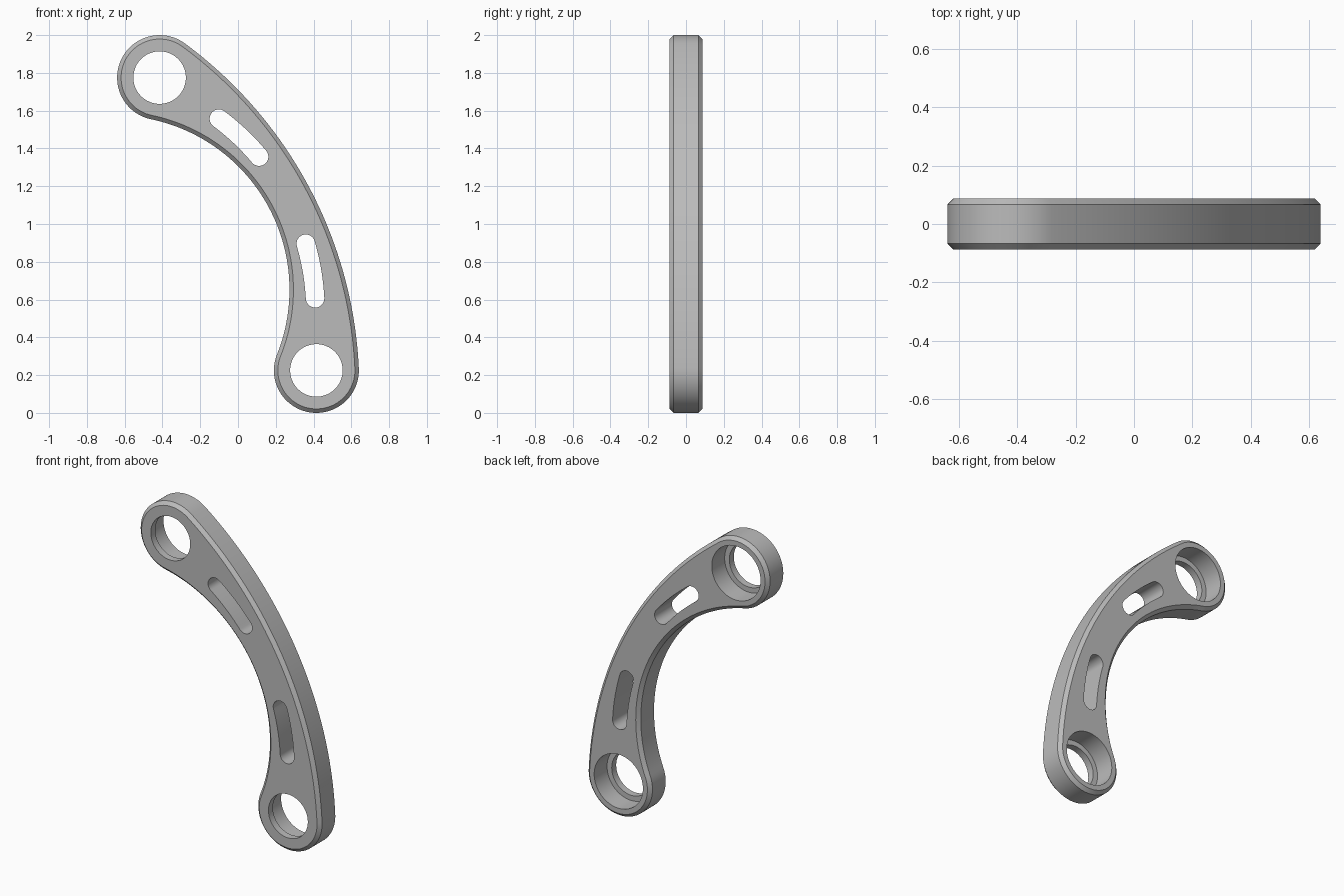
import bpy
import bmesh
from math import sin, cos, pi, atan2, hypot, radians

cube = bpy.data.objects.get("Cube")
if cube:
    bpy.data.objects.remove(cube, do_unlink=True)

# Main dimensions; u points out of the bow, t runs along it
HALF_T = 0.0875          # half thickness
CHAMFER = 0.021
BOSS_R = 0.225
EYE_X, EYE_Z = 0.415, 0.775
HALF_L = hypot(EYE_X, EYE_Z)
BORE_R, LIP_R, LIP_T = 0.172, 0.139, 0.045

# Outer and inner edge arcs, both tangent to the end bosses
OUT_A = radians(25.5)
OUT_C = HALF_L / sin(OUT_A) * cos(OUT_A)
OUT_R = HALF_L / sin(OUT_A) + BOSS_R
IN_C = 0.737
IN_A = atan2(HALF_L, IN_C)
IN_R = hypot(HALF_L, IN_C) - BOSS_R

# Slots follow one shared arc
SLOT_C, SLOT_R, SLOT_W = 0.978, 1.272, 0.049
SLOT_A, SLOT_B = 0.207, 0.438


def arc(cu, ct, r, a, b, n):
    """Arc points without the last one, so that arcs chain into a loop."""
    return [(cu + r * cos(a + (b - a) * i / n), ct + r * sin(a + (b - a) * i / n))
            for i in range(n)]


def outline(inset):
    r = BOSS_R - inset
    return (arc(-OUT_C, 0, OUT_R - inset, -OUT_A, OUT_A, 48)
            + arc(0, HALF_L, r, OUT_A, pi + IN_A, 48)
            + arc(-IN_C, 0, IN_R + inset, IN_A, -IN_A, 56)
            + arc(0, -HALF_L, r, pi - IN_A, 2 * pi - OUT_A, 48))


def slot(side):
    def cap(a):
        return arc(-SLOT_C + SLOT_R * cos(a), SLOT_R * sin(a), SLOT_W,
                   *((a, a + pi) if a == SLOT_B else (a + pi, a + 2 * pi)), 16)
    pts = (arc(-SLOT_C, 0, SLOT_R + SLOT_W, SLOT_A, SLOT_B, 14) + cap(SLOT_B)
           + arc(-SLOT_C, 0, SLOT_R - SLOT_W, SLOT_B, SLOT_A, 14) + cap(SLOT_A))
    # The caps are built turned half a turn about the slot ends
    return [(u, side * t) for u, t in pts]


def circle(side, r):
    return arc(0, side * HALF_L, r, 0, 2 * pi, 64)


bm = bmesh.new()
cn, sn = EYE_Z / HALF_L, EYE_X / HALF_L


def loft(*sections):
    """Join matching loops, each given as (points, y), with quads."""
    rings = [[bm.verts.new((u * cn + t * sn, y, 1 + u * sn - t * cn)) for u, t in pts]
             for pts, y in sections]
    for a, b in zip(rings, rings[1:]):
        for i in range(len(a)):
            j = (i + 1) % len(a)
            bm.faces.new((a[i], a[j], b[j], b[i]))


# Chamfered rim
loft((outline(CHAMFER), -HALF_T), (outline(0), CHAMFER - HALF_T),
     (outline(0), HALF_T - CHAMFER), (outline(CHAMFER), HALF_T))

# Slots and stepped eye bores, one of each at either end
for side in (-1, 1):
    loft((slot(side), -HALF_T), (slot(side), HALF_T))
    step = LIP_T - HALF_T
    loft((circle(side, LIP_R), -HALF_T), (circle(side, LIP_R), step),
         (circle(side, BORE_R), step), (circle(side, BORE_R), HALF_T))

# Flat front and back faces around the openings
for side in (-1, 1):
    rim = [e for e in bm.edges if e.is_boundary
           and all(v.co.y * side > HALF_T - 0.001 for v in e.verts)]
    bmesh.ops.triangle_fill(bm, edges=rim, use_beauty=True, normal=(0, side, 0))
bmesh.ops.recalc_face_normals(bm, faces=bm.faces)

mesh = bpy.data.meshes.new("curved_link_arm")
bm.to_mesh(mesh)
bm.free()
arm = bpy.data.objects.new("curved_link_arm", mesh)
bpy.context.collection.objects.link(arm)

# Plain grey metal
grey = bpy.data.materials.new("plain_grey")
grey.use_nodes = True
colour = (0.5, 0.5, 0.5, 1)
grey.diffuse_color = colour
grey.node_tree.nodes["Principled BSDF"].inputs["Base Color"].default_value = colour
mesh.materials.append(grey)

bpy.ops.object.select_all(action="DESELECT")
arm.select_set(True)
bpy.context.view_layer.objects.active = arm
bpy.ops.object.shade_smooth_by_angle(angle=radians(30))
